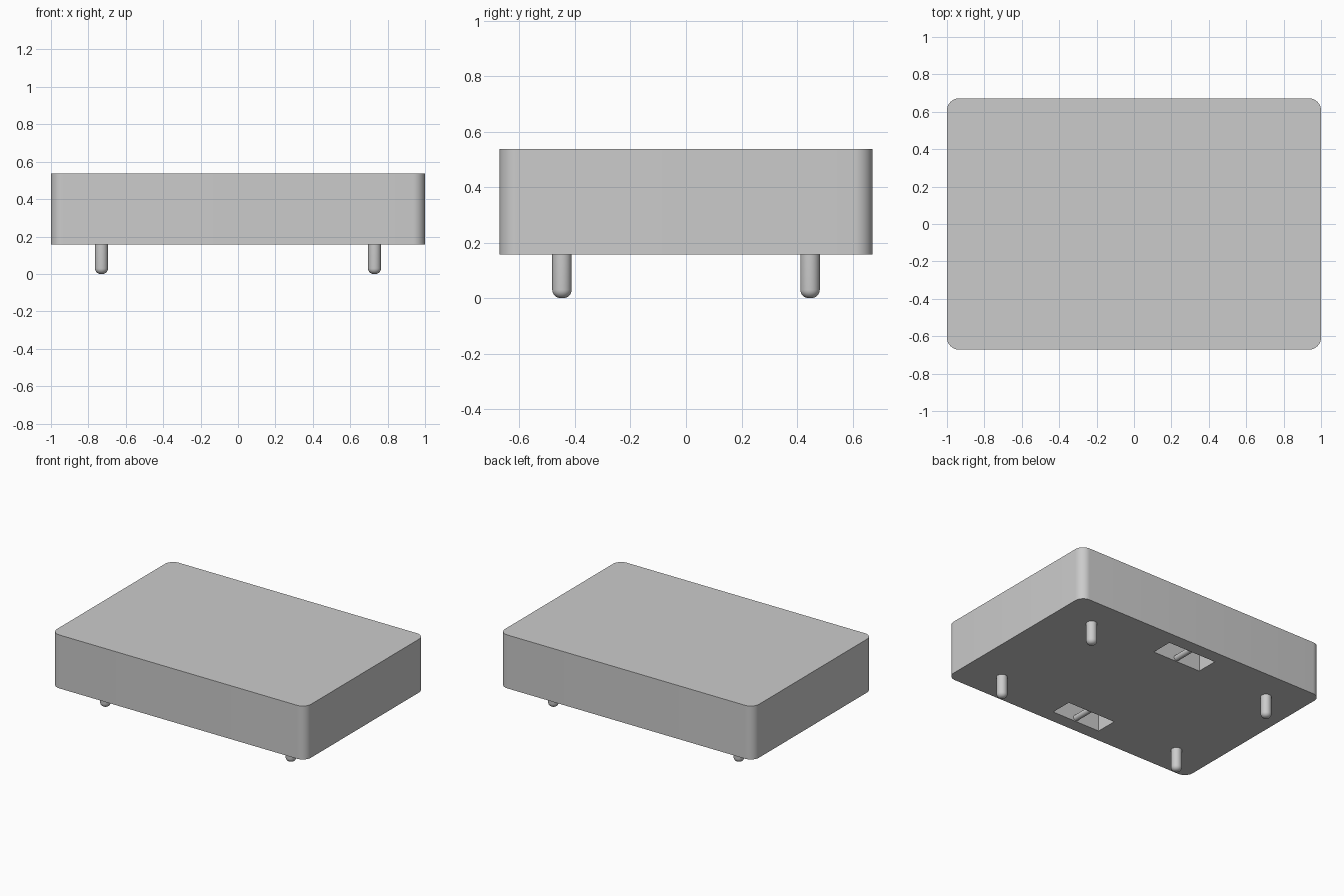
import bpy
import bmesh
import math
from mathutils import Matrix, Vector

cube = bpy.data.objects.get("Cube")
if cube:
    bpy.data.objects.remove(cube, do_unlink=True)

BOTTOM, TOP = 0.157, 0.537
HALF_X, HALF_Y = 1.0, 0.672
PIN_X, PIN_Y, PIN_R = 0.73, 0.447, 0.035
SLOT_X, SLOT_Y, SLOT_W, SLOT_DEPTH = 0.19, 0.502, 0.155, 0.14

grey = bpy.data.materials.new("light grey")
grey.use_nodes = True
colour = (0.6, 0.6, 0.6, 1)
grey.diffuse_color = colour
grey.node_tree.nodes["Principled BSDF"].inputs["Base Color"].default_value = colour


def finish(bm, name):
    """Turn a bmesh into a shaded, coloured object."""
    bmesh.ops.recalc_face_normals(bm, faces=bm.faces)
    mesh = bpy.data.meshes.new(name)
    bm.to_mesh(mesh)
    bm.free()
    mesh.materials.append(grey)
    obj = bpy.data.objects.new(name, mesh)
    bpy.context.collection.objects.link(obj)
    return obj


def smooth(obj):
    bpy.ops.object.select_all(action="DESELECT")
    obj.select_set(True)
    bpy.context.view_layer.objects.active = obj
    bpy.ops.object.shade_smooth_by_angle(angle=math.radians(35))


def box(name, size, centre):
    bm = bmesh.new()
    bmesh.ops.create_cube(bm, size=1)
    bmesh.ops.scale(bm, vec=size, verts=bm.verts)
    bmesh.ops.translate(bm, vec=centre, verts=bm.verts)
    return bm if name is None else finish(bm, name)


# Case with rounded upright corners
bm = box(None, (2 * HALF_X, 2 * HALF_Y, TOP - BOTTOM), (0, 0, (TOP + BOTTOM) / 2))
uprights = [e for e in bm.edges
            if abs(e.verts[0].co.z - e.verts[1].co.z) > 0.1]
bmesh.ops.bevel(bm, geom=uprights, offset=0.065, segments=10, profile=0.5,
                affect="EDGES")
case = finish(bm, "case")

# Strap slots cut into the underside, front and back
for side in (-1, 1):
    cutter = box("slot_cutter", (2 * SLOT_X, SLOT_W, 2 * SLOT_DEPTH),
                 (0, side * SLOT_Y, BOTTOM))
    cutter.hide_render = True
    cut = case.modifiers.new("slot", "BOOLEAN")
    cut.operation = "DIFFERENCE"
    cut.solver = "EXACT"
    cut.object = cutter
    bpy.context.view_layer.objects.active = case
    bpy.ops.object.modifier_apply(modifier=cut.name)
    bpy.data.objects.remove(cutter, do_unlink=True)
smooth(case)

# Round bar across the middle of each slot
for side, label in ((-1, "front"), (1, "back")):
    bm = bmesh.new()
    place = Matrix.Translation(Vector((0, side * SLOT_Y, BOTTOM + 0.025)))
    bmesh.ops.create_cone(bm, cap_ends=True, segments=24, radius1=0.02,
                          radius2=0.02, depth=SLOT_W + 0.01,
                          matrix=place @ Matrix.Rotation(math.pi / 2, 4, "X"))
    smooth(finish(bm, label + "_strap_bar"))

# Four pins with rounded tips
for sx, xname in ((-1, "right"), (1, "left")):
    for sy, yname in ((-1, "front"), (1, "back")):
        bm = bmesh.new()
        height = BOTTOM + 0.01
        bmesh.ops.create_cone(
            bm, cap_ends=True, segments=32, radius1=PIN_R, radius2=PIN_R,
            depth=height,
            matrix=Matrix.Translation((sx * PIN_X, sy * PIN_Y, height / 2)))
        rim = [e for e in bm.edges if all(v.co.z < 0.01 for v in e.verts)]
        bmesh.ops.bevel(bm, geom=rim, offset=0.03, segments=6, profile=0.5,
                        affect="EDGES")
        smooth(finish(bm, yname + "_" + xname + "_pin"))
